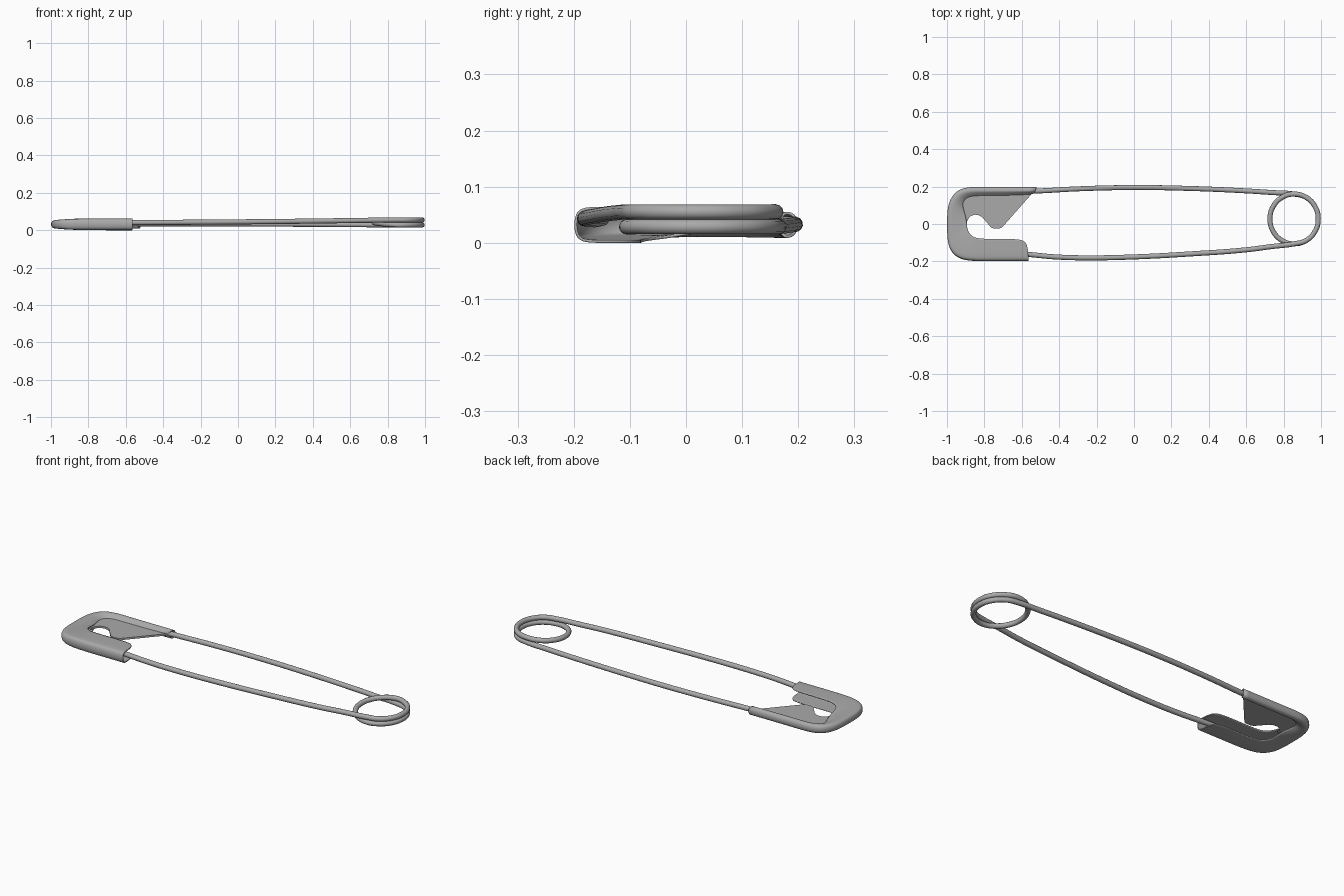
import bpy, bmesh, math

if "Cube" in bpy.data.objects:
    bpy.data.objects.remove(bpy.data.objects["Cube"])

steel = bpy.data.materials.new("steel_grey")
steel.diffuse_color = (0.4, 0.4, 0.4, 1)
steel.use_nodes = True
steel.node_tree.nodes["Principled BSDF"].inputs["Base Color"].default_value = steel.diffuse_color
MID = 0.032  # mid height of the cap


def finish(ob, angle=40):
    ob.data.materials.clear()
    ob.data.materials.append(steel)
    bpy.ops.object.select_all(action='DESELECT')
    ob.select_set(True)
    bpy.context.view_layer.objects.active = ob
    bpy.ops.object.shade_smooth_by_angle(angle=math.radians(angle))


def mesh_object(name, verts, faces):
    me = bpy.data.meshes.new(name)
    me.from_pydata(verts, [], faces)
    ob = bpy.data.objects.new(name, me)
    bpy.context.collection.objects.link(ob)
    return ob


# Wire: sharp front arm, one and a half coil turns, back arm
R = 1.0
path = [(-0.82, -0.145, 0.040, 0.1), (-0.74, -0.147, 0.040, 0.7), (-0.56, -0.163, 0.041, R),
        (-0.42, -0.176, 0.042, R), (-0.25, -0.181, 0.043, R), (0, -0.176, 0.045, R),
        (0.3, -0.160, 0.048, R), (0.6, -0.138, 0.052, R), (0.74, -0.120, 0.054, R)]
for i in range(19):
    a = math.radians(-90 + 30 * i)
    k = min(max((i - 6) / 6, 0), 1)  # drop one wire width on the left half turn
    path.append((0.856 + 0.129 * math.cos(a), 0.027 + 0.133 * math.sin(a), 0.055 - 0.0265 * k, R))
path += [(0.74, 0.168, 0.029, R), (0.6, 0.177, 0.030, R), (0.3, 0.190, 0.032, R),
         (0, 0.195, 0.033, R), (-0.3, 0.188, 0.034, R), (-0.53, 0.176, 0.034, R),
         (-0.85, 0.172, 0.033, R)]
cu = bpy.data.curves.new("wire", 'CURVE')
cu.dimensions = '3D'
cu.bevel_depth = 0.0135
cu.bevel_resolution = 4
cu.use_fill_caps = True
cu.resolution_u = 6
sp = cu.splines.new('BEZIER')
sp.bezier_points.add(len(path) - 1)
for bp, (x, y, z, r) in zip(sp.bezier_points, path):
    bp.co = (x, y, z)
    bp.radius = r
    bp.handle_left_type = bp.handle_right_type = 'AUTO'
wire = bpy.data.objects.new("wire", cu)
bpy.context.collection.objects.link(wire)
wire.select_set(True)
bpy.context.view_layer.objects.active = wire
bpy.ops.object.convert(target='MESH')
finish(bpy.context.view_layer.objects.active)

# Cap shell: C-shaped section swept round the nose
# outer x, y, inner x, y, pinch to mid plane, half height
stations = [
    (-.563, -.2, -.568, -.13, 0, .032), (-.575, -.2, -.578, -.095, 0, .032),
    (-.62, -.2, -.61, -.08, 0, .032), (-.75, -.2, -.72, -.08, 0, .032),
    (-.87, -.2, -.83, -.08, 0, .031), (-.94, -.187, -.868, -.067, 0, .028),
    (-.985, -.145, -.887, -.04, 0, .025), (-1, -.08, -.893, -.015, .1, .023),
    (-1, 0, -.893, .01, .35, .023), (-1, .07, -.905, .06, .75, .023),
    (-.987, .13, -.918, .10, 1, .024), (-.95, .18, -.905, .135, 1, .025),
    (-.89, .2, -.865, .15, 1, .025), (-.8, .2, -.8, .15, 1, .025),
    (-.65, .2, -.65, .152, 1, .025), (-.52, .2, -.535, .158, 1, .025)]
verts, faces = [], []
for px, py, qx, qy, pinch, h in stations:
    w = math.hypot(qx - px, qy - py)
    edge = h * (1 - 0.85 * pinch)
    half = [(w, edge), (w * 0.7, h * (1 - 0.3 * pinch)), (0.026, h), (0.005, h * 0.85)]
    section = [(d, -z) for d, z in half] + [(-0.001, 0)] + [(d, z) for d, z in reversed(half)]
    for d, z in section:
        verts.append((px + (qx - px) * d / w, py + (qy - py) * d / w, MID + z))
n = 9
for i in range(len(stations) - 1):
    for j in range(n - 1):
        a = i * n + j
        faces.append((a, a + 1, a + n + 1, a + n))
shell = mesh_object("cap_shell", verts, faces)
sub = shell.modifiers.new("smooth", 'SUBSURF')
sub.levels = sub.render_levels = 2
sol = shell.modifiers.new("thickness", 'SOLIDIFY')
sol.thickness = 0.005
sol.offset = -1
finish(shell, 50)

# Guard plate: flat hooked triangle on the back arm
outline = [(-.897, .0), (-.888, .025), (-.873, .043), (-.85, .05), (-.828, .046), (-.81, .035),
           (-.765, -.018), (-.75, -.025), (-.72, -.025), (-.705, -.018), (-.53, .18),
           (-.85, .175), (-.92, .14), (-.945, .08), (-.93, .01)]
m = len(outline)
verts = [(x, y, MID + s * 0.005) for s in (-1, 1) for x, y in outline]
faces = [tuple(reversed(range(m))), tuple(range(m, 2 * m))]
faces += [(i, (i + 1) % m, m + (i + 1) % m, m + i) for i in range(m)]
plate = mesh_object("guard_plate", verts, faces)
bm = bmesh.new()
bm.from_mesh(plate.data)
bmesh.ops.recalc_face_normals(bm, faces=bm.faces)
bm.to_mesh(plate.data)
bm.free()
finish(plate)
